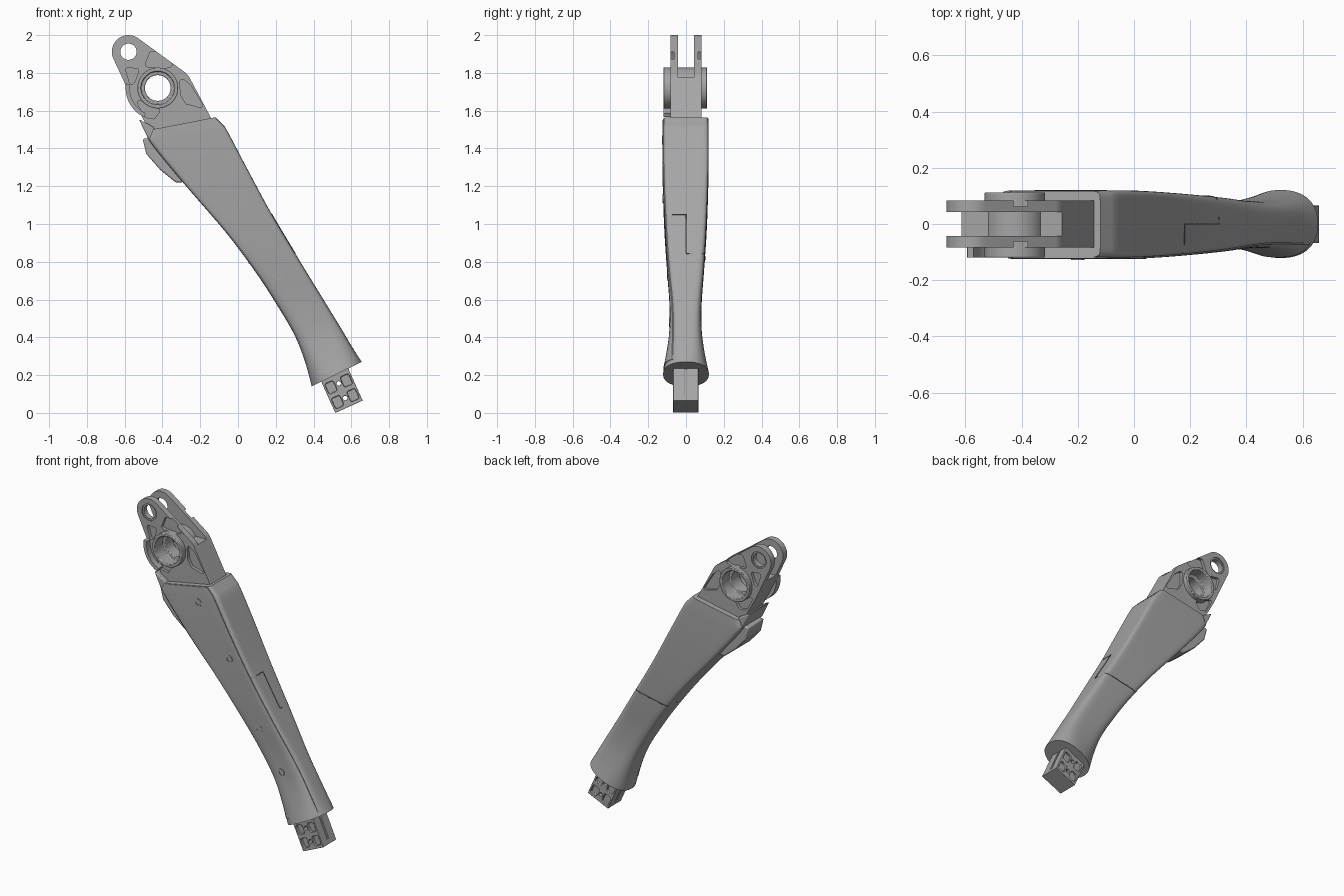
import bpy, bmesh, math
from mathutils import Vector
from mathutils.geometry import convex_hull_2d

cube = bpy.data.objects.get("Cube")
if cube:
    bpy.data.objects.remove(cube)


def material(name, value):
    m = bpy.data.materials.new(name)
    m.use_nodes = True
    m.diffuse_color = (value, value, value, 1)
    m.node_tree.nodes["Principled BSDF"].inputs["Base Color"].default_value = (value, value, value, 1)
    return m


GREY = material("machined grey", 0.38)
DARK = material("seam grey", 0.12)


def finish(bm, name, mat=GREY):
    bmesh.ops.recalc_face_normals(bm, faces=bm.faces)
    me = bpy.data.meshes.new(name)
    bm.to_mesh(me)
    bm.free()
    ob = bpy.data.objects.new(name, me)
    bpy.context.collection.objects.link(ob)
    me.materials.append(mat)
    return ob


def activate(ob):
    bpy.ops.object.select_all(action='DESELECT')
    ob.select_set(True)
    bpy.context.view_layer.objects.active = ob


def smooth(ob, angle=30):
    activate(ob)
    bpy.ops.object.shade_smooth_by_angle(angle=math.radians(angle))


def prism(name, pts, y0, y1, mat=GREY):
    """Extrude an outline in the xz plane from y0 to y1."""
    bm = bmesh.new()
    face = bm.faces.new([bm.verts.new((p[0], y0, p[1])) for p in pts])
    ext = bmesh.ops.extrude_face_region(bm, geom=[face])
    bmesh.ops.translate(bm, vec=(0, y1 - y0, 0),
                        verts=[v for v in ext["geom"] if isinstance(v, bmesh.types.BMVert)])
    return finish(bm, name, mat)


def arc(c, r, a0=0, a1=360, n=40):
    full = a1 - a0 == 360
    steps = [math.radians(a0 + (a1 - a0) * i / (n if full else n - 1)) for i in range(n)]
    return [(c[0] + r * math.cos(a), c[1] + r * math.sin(a)) for a in steps]


def hull(pts):
    return [pts[i] for i in convex_hull_2d([Vector(p) for p in pts])]


def rounded(pts, r):
    """Convex outline with rounded corners."""
    c = sum((Vector(p) for p in pts), Vector((0, 0))) / len(pts)
    out = []
    for p in pts:
        v = Vector(p) - c
        out += arc(c + v * max(0.1, 1 - r / v.length), r, n=12)
    return hull(out)


def cut(ob, cutters):
    activate(ob)
    for c in cutters:
        c.hide_render = True
        mod = ob.modifiers.new("cut", 'BOOLEAN')
        mod.operation, mod.solver, mod.object = 'DIFFERENCE', 'EXACT', c
        bpy.ops.object.modifier_apply(modifier=mod.name)
        bpy.data.objects.remove(c)


def bevel(ob, width):
    mod = ob.modifiers.new("bevel", 'BEVEL')
    mod.width, mod.segments, mod.limit_method = width, 2, 'ANGLE'


# Arm stations: left x z, right x z, half depth, squareness of section
STATIONS = [(-.455, 1.50, -.12, 1.565, .118, 14), (-.475, 1.45, -.07, 1.515, .12, 14),
            (-.30, 1.23, .045, 1.30, .119, 14), (-.06, .95, .18, 1.05, .11, 11),
            (.10, .735, .35, .767, .095, 7), (.21, .565, .45, .604, .083, 5),
            (.30, .41, .54, .457, .083, 4), (.355, .27, .61, .34, .1, 3),
            (.39, .14, .655, .27, .121, 2.3)]


def station(t):
    """Smoothly interpolated station, t from 0 to 8."""
    last = len(STATIONS) - 1
    i = min(int(t), last - 1)
    f = t - i
    p = [STATIONS[min(max(k, 0), last)] for k in range(i - 1, i + 3)]
    if i == 0:
        return [b + (c - b) * f for b, c in zip(p[1], p[2])]
    return [0.5 * (2 * b + (c - a) * f + (2 * a - 5 * b + 4 * c - d) * f * f
                   + (3 * b - a - 3 * c + d) * f ** 3) for a, b, c, d in zip(*p)]


def arm_point(t, s, side, lift=0.0):
    """Point on the arm skin: s from -1 (left edge) to 1 (right edge)."""
    lx, lz, rx, rz, h, n = station(t)
    k = (s + 1) / 2
    y = side * (h * max(0, 1 - abs(s) ** n) ** (1 / n) + lift)
    return Vector((lx + (rx - lx) * k, y, lz + (rz - lz) * k))


# Arm body
bm = bmesh.new()
rings = []
for i in range(41):
    t = i / 5
    n = station(t)[5]
    ring = []
    for j in range(64):
        a = 2 * math.pi * (j + 0.5) / 64
        s = math.copysign(abs(math.cos(a)) ** (2 / n), math.cos(a))
        ring.append(bm.verts.new(arm_point(t, s, math.copysign(1, math.sin(a)))))
    rings.append(ring)
for a, b in zip(rings, rings[1:]):
    for j in range(64):
        k = (j + 1) % 64
        bm.faces.new((a[j], a[k], b[k], b[j]))
bm.faces.new(rings[0])
bm.faces.new(rings[-1])
smooth(finish(bm, "arm_body"), 35)

# Front cover following the arm skin
bm = bmesh.new()
grid = [[bm.verts.new(arm_point(0.05 + 7.55 * i / 36, -0.88 + 1.76 * j / 16, -1, 0.005))
         for j in range(17)] for i in range(37)]
for a, b in zip(grid, grid[1:]):
    for j in range(16):
        bm.faces.new((a[j], a[j + 1], b[j + 1], b[j]))
ext = bmesh.ops.extrude_face_region(bm, geom=bm.faces[:])
bmesh.ops.translate(bm, vec=(0, 0.02, 0),
                    verts=[v for v in ext["geom"] if isinstance(v, bmesh.types.BMVert)])
smooth(finish(bm, "front_cover"), 35)

# Cover screws
for i, (x, z, y) in enumerate([(-.2, 1.445, .124), (.02, 1.135, .12), (.215, .73, .096), (.37, .48, .086)]):
    ring = prism(f"screw_{i + 1}", arc((x, z), .024, n=24), -y - .004, -y + .03)
    cut(ring, [prism("socket", arc((x, z), .014, n=16), -y - .02, -y + .012)])
    smooth(ring)

# Shell seams
def seam(name, pts):
    cu = bpy.data.curves.new(name, 'CURVE')
    cu.dimensions, cu.bevel_depth, cu.bevel_resolution = '3D', .0025, 1
    sp = cu.splines.new('POLY')
    sp.points.add(len(pts) - 1)
    for q, p in zip(sp.points, pts):
        q.co = (*p, 1)
    cu.materials.append(DARK)
    bpy.context.collection.objects.link(bpy.data.objects.new(name, cu))


def edge_s(t, k):
    n = station(t)[5]
    return (1 - k ** n) ** (1 / n)


seam("back_seam", [arm_point(3.7, -1 + i / 20, 1) for i in range(41)])
seam("side_seam", [arm_point(3, edge_s(3, k), -1) for k in (.95, .6, 0)]
     + [arm_point(3 + i / 10, 1, 1) for i in range(8)])

# Forked head
BORE, PIN = (-.425, 1.72), (-.58, 1.912)
outline = hull(arc(PIN, .088) + arc((-.32, 1.745), .07) + arc(BORE, .148)
               + [(-.46, 1.48), (-.42, 1.42), (-.13, 1.46), (-.115, 1.51)])
head = prism("forked_head", outline, -.083, .083)
pockets = [[(-.465, 1.91), (-.425, 1.91), (-.35, 1.84), (-.385, 1.825), (-.49, 1.84)],
           [(-.59, 1.825), (-.53, 1.82), (-.55, 1.755), (-.565, 1.74)],
           [(-.30, 1.765), (-.26, 1.74), (-.19, 1.62), (-.27, 1.635), (-.305, 1.69)],
           [(-.53, 1.65), (-.49, 1.605), (-.415, 1.6), (-.44, 1.56), (-.49, 1.565)]]
cutters = [prism("slot", [(-.9, 1.775), (.1, 1.775), (.1, 2.2), (-.9, 2.2)], -.043, .043),
           prism("bore", arc(BORE, .09), -.2, .2), prism("pin_hole", arc(PIN, .043), -.2, .2)]
for side in (-1, 1):
    cutters += [prism("pocket", rounded(p, .012), side * .063, side * .2) for p in pockets]
    cutters.append(prism("pin_rim", arc(PIN, .053), side * .076, side * .2))
cut(head, cutters)
smooth(head)

# Bearing barrel with stepped bore
barrel = prism("bearing_barrel", arc(BORE, .108, n=56), -.12, .112)
cut(barrel, [prism("through", arc(BORE, .068, n=48), -.2, .2)]
    + [prism("step", arc(BORE, .088, n=48), side * .04, side * .2) for side in (-1, 1)])
bevel(barrel, .004)
smooth(barrel)

# Guard beside the barrel, lip and side latch on the arm's outer edge
smooth(prism("barrel_guard", arc(BORE, .17, 172, 245, 16) + arc(BORE, .148, 245, 172, 16), -.12, -.075))
lip = prism("edge_lip", [(-.525, 1.555), (-.45, 1.515), (-.42, 1.47), (-.47, 1.44)], -.112, .1)
latch = prism("side_latch", [(-.505, 1.45), (-.485, 1.37), (-.41, 1.285), (-.33, 1.22),
                             (-.29, 1.22), (-.30, 1.3), (-.44, 1.46)], -.08, .08)
for ob in (lip, latch):
    bevel(ob, .008)
    smooth(ob)

# End plug, laid out along its own axis
D = Vector((.145, .065)).normalized()
UP = Vector((-D.y, D.x))


def q(a, b):
    return Vector((.515, .0)) + D * a + UP * b


plug = prism("end_plug", [q(0, 0), q(.159, 0), q(.159, .26), q(0, .26)], -.068, .065)
cutters = [prism("hole", arc(q(.08, b), .012, n=16), -.2, .2) for b in (.05, .135)]
for side in (-1, 1):
    for b in (.035, .12):
        for a in (.035, .124):
            cutters.append(prism("pocket", rounded([q(a - .02, b - .015), q(a + .02, b - .015),
                                                    q(a + .02, b + .04), q(a - .02, b + .04)], .01),
                                 side * .05, side * .2))
for a in (-.05, .151):
    cutters.append(prism("groove", [q(a, .03), q(a + .058, .03), q(a + .058, .3), q(a, .3)], -.008, .008))
cut(plug, cutters)
bevel(plug, .004)
smooth(plug)
